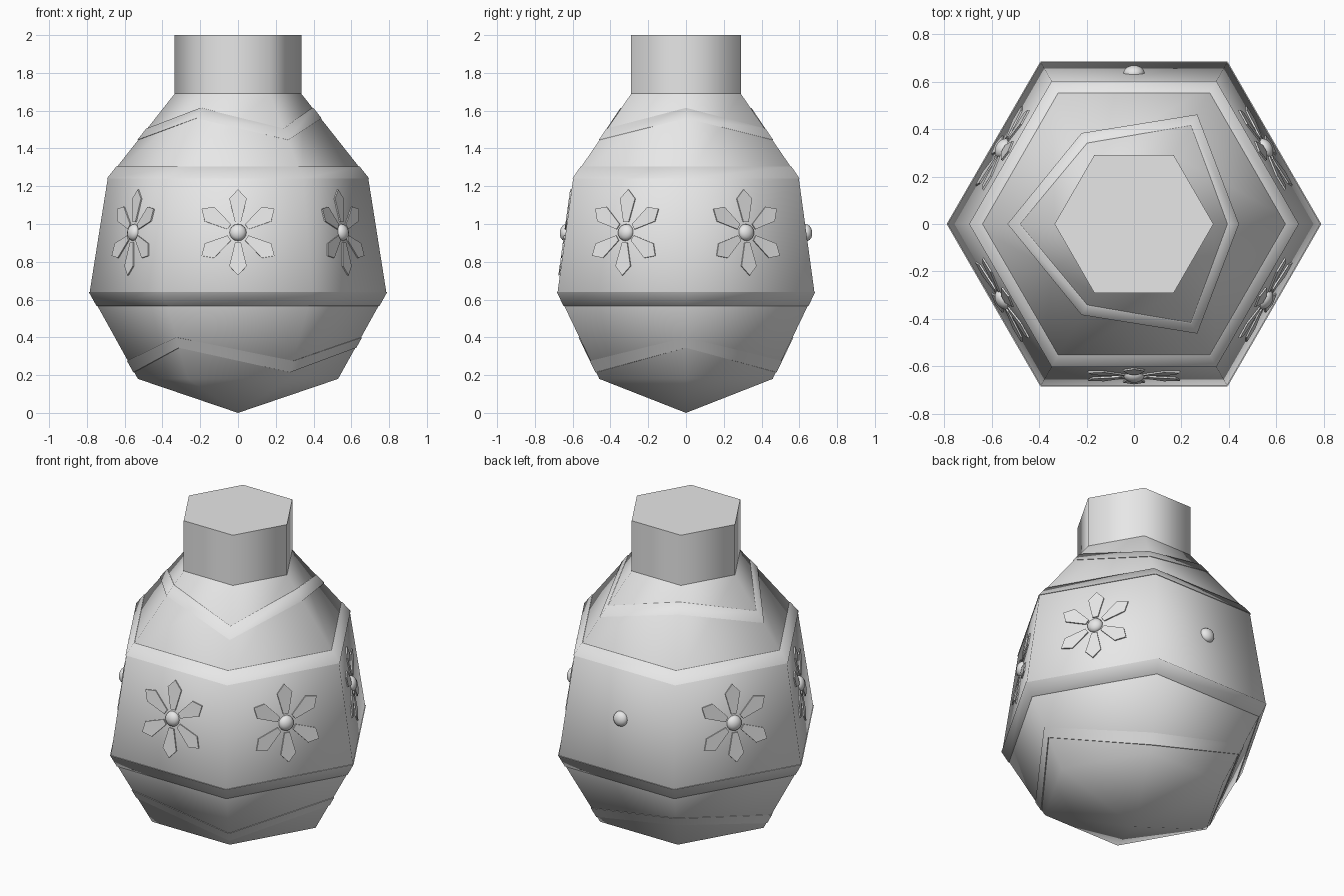
import bpy, bmesh, math
from mathutils import Vector

if "Cube" in bpy.data.objects:
    bpy.data.objects.remove(bpy.data.objects["Cube"])

grey = bpy.data.materials.new("plain grey")
grey.use_nodes = True
GREY = (0.8, 0.8, 0.8, 1)
grey.diffuse_color = GREY
grey.node_tree.nodes["Principled BSDF"].inputs["Base Color"].default_value = GREY

# Body profile as (height, corner radius)
PROFILE = [(0.18, 0.53), (0.64, 0.785), (1.24, 0.69), (1.69, 0.335)]
NECK_R, TOP = 0.335, 2.0


def radius_at(z):
    for (z0, r0), (z1, r1) in zip(PROFILE, PROFILE[1:]):
        if z <= z1:
            return r0 + (r1 - r0) * (z - z0) / (z1 - z0)
    return NECK_R


def corner(i, r, z):
    a = math.radians(60 * i)
    return Vector((r * math.cos(a), r * math.sin(a), z))


def finish(name, bm, angle=65):
    bmesh.ops.recalc_face_normals(bm, faces=bm.faces)
    mesh = bpy.data.meshes.new(name)
    bm.to_mesh(mesh)
    bm.free()
    mesh.materials.append(grey)
    obj = bpy.data.objects.new(name, mesh)
    bpy.context.collection.objects.link(obj)
    bpy.ops.object.select_all(action="DESELECT")
    obj.select_set(True)
    bpy.context.view_layer.objects.active = obj
    bpy.ops.object.shade_smooth_by_angle(angle=math.radians(angle))
    return obj


def bridge(bm, low, high):
    for i in range(6):
        j = (i + 1) % 6
        bm.faces.new((low[i], low[j], high[j], high[i]))


def hex_rings(bm, levels):
    rings = [[bm.verts.new(corner(i, r, z)) for i in range(6)] for z, r in levels]
    for low, high in zip(rings, rings[1:]):
        bridge(bm, low, high)
    return rings


# Six-sided body with a pointed bottom
bm = bmesh.new()
rings = hex_rings(bm, PROFILE)
tip = bm.verts.new((0, 0, 0))
for i in range(6):
    bm.faces.new((tip, rings[0][(i + 1) % 6], rings[0][i]))
finish("body", bm)

# Neck cap
bm = bmesh.new()
rings = hex_rings(bm, [(PROFILE[-1][0], NECK_R), (TOP, NECK_R)])
bm.faces.new(rings[0])
bm.faces.new(rings[1])
finish("neck", bm)


# Thin bands wrapped round the body; even and odd corners may differ in height
def band(name, even, odd, lift=0.005):
    bm = bmesh.new()
    loops = []
    for side, off in ((0, lift), (1, lift), (1, -0.003), (0, -0.003)):
        loop = []
        for i in range(6):
            z = (even, odd)[i % 2][side]
            loop.append(bm.verts.new(corner(i, radius_at(z) + off, z)))
        loops.append(loop)
    for k in range(4):
        bridge(bm, loops[k], loops[(k + 1) % 4])
    finish(name, bm)


band("upper_band", (1.24, 1.305), (1.24, 1.305))
band("lower_band", (0.565, 0.64), (0.565, 0.64))
band("upper_zigzag", (1.56, 1.615), (1.445, 1.505))
band("lower_zigzag", (0.345, 0.4), (0.215, 0.275))

# Flowers on the middle faces: six pointed petals and a domed centre
FLOWER_Z = 0.955
PETAL = [(0.055, -0.016), (0.18, -0.046), (0.23, 0), (0.18, 0.046), (0.055, 0.016)]
APOTHEM = math.cos(math.radians(30))
TILT = math.atan((0.785 - 0.69) * APOTHEM / (1.24 - 0.64))


def face_frame(degrees):
    a = math.radians(degrees)
    out = Vector((math.cos(a), math.sin(a), 0))
    up = Vector((0, 0, 1))
    normal = out * math.cos(TILT) + up * math.sin(TILT)
    rise = up * math.cos(TILT) - out * math.sin(TILT)
    centre = out * radius_at(FLOWER_Z) * APOTHEM + up * FLOWER_Z
    return centre, up.cross(out), rise, normal


def flower(name, degrees, petals=True):
    centre, across, rise, normal = face_frame(degrees)
    if petals:
        bm = bmesh.new()
        for turn in (90, 33, -33, -90, -147, 147):
            t = math.radians(turn)
            along = across * math.cos(t) + rise * math.sin(t)
            side = rise * math.cos(t) - across * math.sin(t)
            layers = [[bm.verts.new(centre + along * d + side * w + normal * h)
                       for d, w in PETAL] for h in (0.001, 0.008)]
            for layer in layers:
                bm.faces.new(layer)
            for k in range(5):
                m = (k + 1) % 5
                bm.faces.new((layers[0][k], layers[0][m], layers[1][m], layers[1][k]))
        finish(name + "_petals", bm, 30)
    bm = bmesh.new()
    bmesh.ops.create_uvsphere(bm, u_segments=16, v_segments=8, radius=1)
    for v in bm.verts:
        x, y, z = v.co
        v.co = centre + (across * x + rise * y) * 0.045 + normal * z * 0.032
    finish(name + "_centre", bm)


for name, degrees in (("front", 270), ("front_left", 330), ("front_right", 210),
                      ("back_left", 30), ("back_right", 150)):
    flower(name + "_flower", degrees)
flower("back_flower", 90, petals=False)
